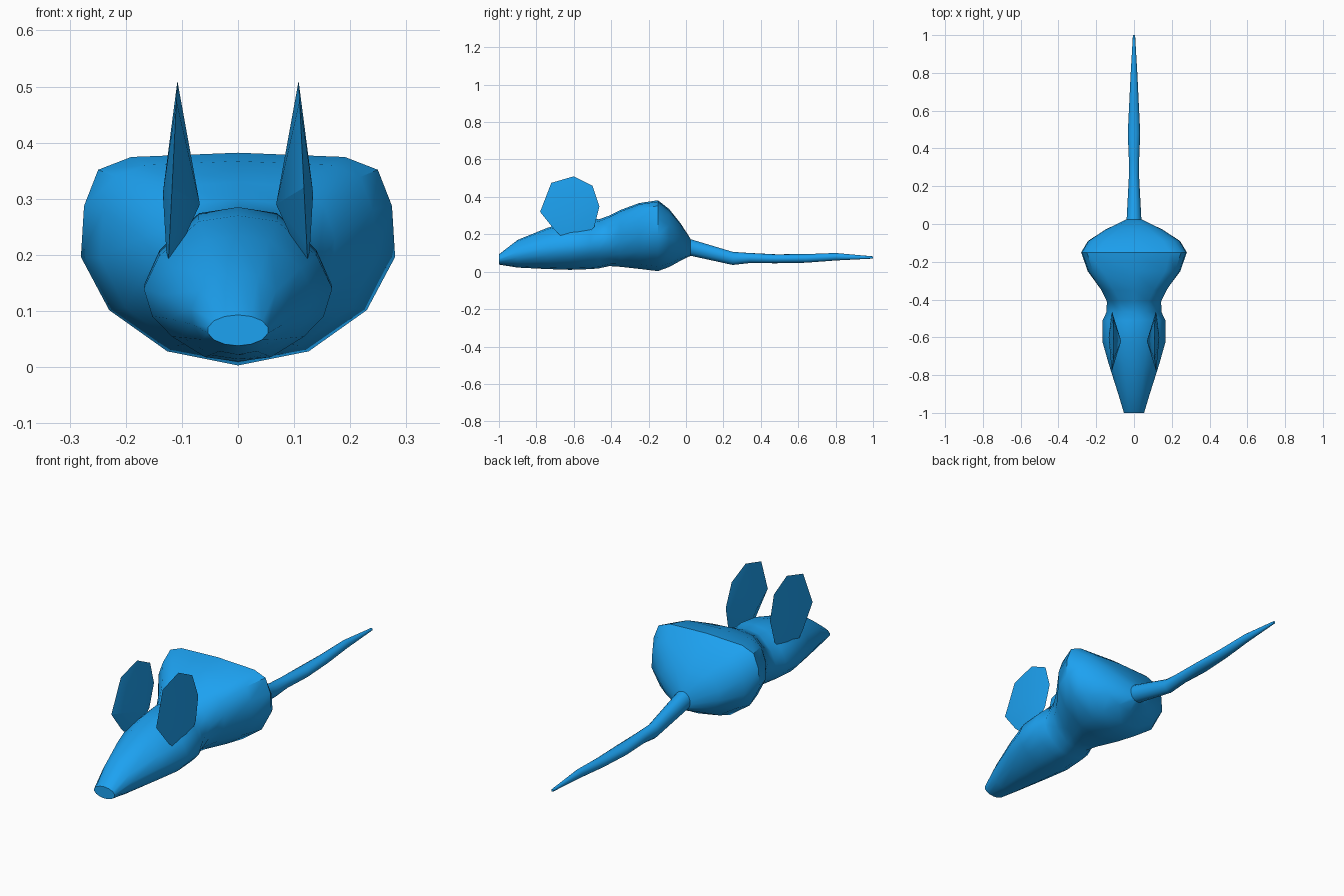
import bpy, bmesh, math

if "Cube" in bpy.data.objects:
    bpy.data.objects.remove(bpy.data.objects["Cube"])

mat = bpy.data.materials.new("blue")
mat.diffuse_color = (0.012, 0.36, 0.88, 1)
mat.use_nodes = True
mat.node_tree.nodes["Principled BSDF"].inputs["Base Color"].default_value = mat.diffuse_color


def finish(bm, name, angle):
    bmesh.ops.recalc_face_normals(bm, faces=bm.faces)
    me = bpy.data.meshes.new(name)
    bm.to_mesh(me)
    bm.free()
    me.materials.append(mat)
    ob = bpy.data.objects.new(name, me)
    bpy.context.collection.objects.link(ob)
    bpy.ops.object.select_all(action='DESELECT')
    ob.select_set(True)
    bpy.context.view_layer.objects.active = ob
    bpy.ops.object.shade_smooth_by_angle(angle=math.radians(angle))
    return ob


def loft(name, rings, angle):
    bm = bmesh.new()
    loops = [[bm.verts.new(p) for p in r] for r in rings]
    n = len(loops[0])
    for a, b in zip(loops, loops[1:]):
        for i in range(n):
            j = (i + 1) % n
            bm.faces.new((a[i], a[j], b[j], b[i]))
    bm.faces.new(loops[0])
    bm.faces.new(loops[-1])
    return finish(bm, name, angle)


# Unit half cross-sections (x, z), bottom to top
ROUND = [(0, 0), (.43, .05), (.78, .19), (.97, .4), (.97, .6), (.78, .81), (.43, .95), (0, 1)]
HEAD = [(0, 0), (.35, .03), (.7, .17), (.91, .31), (1, .5), (.84, .72), (.42, .96), (0, 1)]
RUMP = [(0, 0), (.45, .066), (.82, .26), (1, .51), (.98, .75), (.89, .92), (.68, .98), (0, 1)]


def section(y, w, lo, hi, a, b, t):
    half = [(w * (p[0] + (q[0] - p[0]) * t), y,
             lo + (hi - lo) * (p[1] + (q[1] - p[1]) * t)) for p, q in zip(a, b)]
    return half + [(-x, yy, z) for x, yy, z in half[-2:0:-1]]


# Body: nose, head, neck and rump in one loft
body = [
    (-1.0, .055, .038, .093, ROUND, HEAD, 0),
    (-.90, .085, .022, .17, ROUND, HEAD, .4),
    (-.74, .135, .014, .235, ROUND, HEAD, .8),
    (-.62, .168, .010, .27, ROUND, HEAD, 1),
    (-.51, .166, .014, .285, ROUND, HEAD, 1),
    (-.465, .145, .018, .28, ROUND, HEAD, 1),
    (-.41, .145, .03, .30, HEAD, RUMP, .4),
    (-.35, .175, .026, .33, HEAD, RUMP, .7),
    (-.25, .245, .015, .367, HEAD, RUMP, 1),
    (-.15, .28, .003, .382, HEAD, RUMP, 1),
    (-.09, .245, .025, .335, RUMP, ROUND, .2),
    (-.03, .155, .058, .26, RUMP, ROUND, .6),
    (.025, .04, .085, .175, RUMP, ROUND, 1),
]
loft("body", [section(*s) for s in body], 40)

# Tail: y, half width, bottom, top
tail = [(-.02, .042, .09, .182), (.03, .04, .084, .172), (.25, .028, .036, .106),
        (.34, .028, .046, .1), (.48, .034, .045, .093), (.64, .026, .048, .094),
        (.8, .018, .06, .1), (1.0, .006, .07, .082)]
loft("tail", [section(y, w, lo, hi, ROUND, ROUND, 0) for y, w, lo, hi in tail], 40)

# Ears: thin lens with a bulge toward the middle
OUTLINE = [(-.78, .32), (-.72, .475), (-.60, .51), (-.50, .46), (-.463, .35),
           (-.49, .24), (-.56, .165), (-.64, .165), (-.70, .22)]
for side, name in ((1, "ear_left"), (-1, "ear_right")):
    bm = bmesh.new()
    rim = [bm.verts.new((side * (.108 + .05 * (.51 - z)), y, z)) for y, z in OUTLINE]
    inner = bm.verts.new((side * .068, -.62, .29))
    outer = bm.verts.new((side * .134, -.60, .31))
    for i, v in enumerate(rim):
        w = rim[(i + 1) % len(rim)]
        bm.faces.new((v, w, inner))
        bm.faces.new((w, v, outer))
    finish(bm, name, 20)
